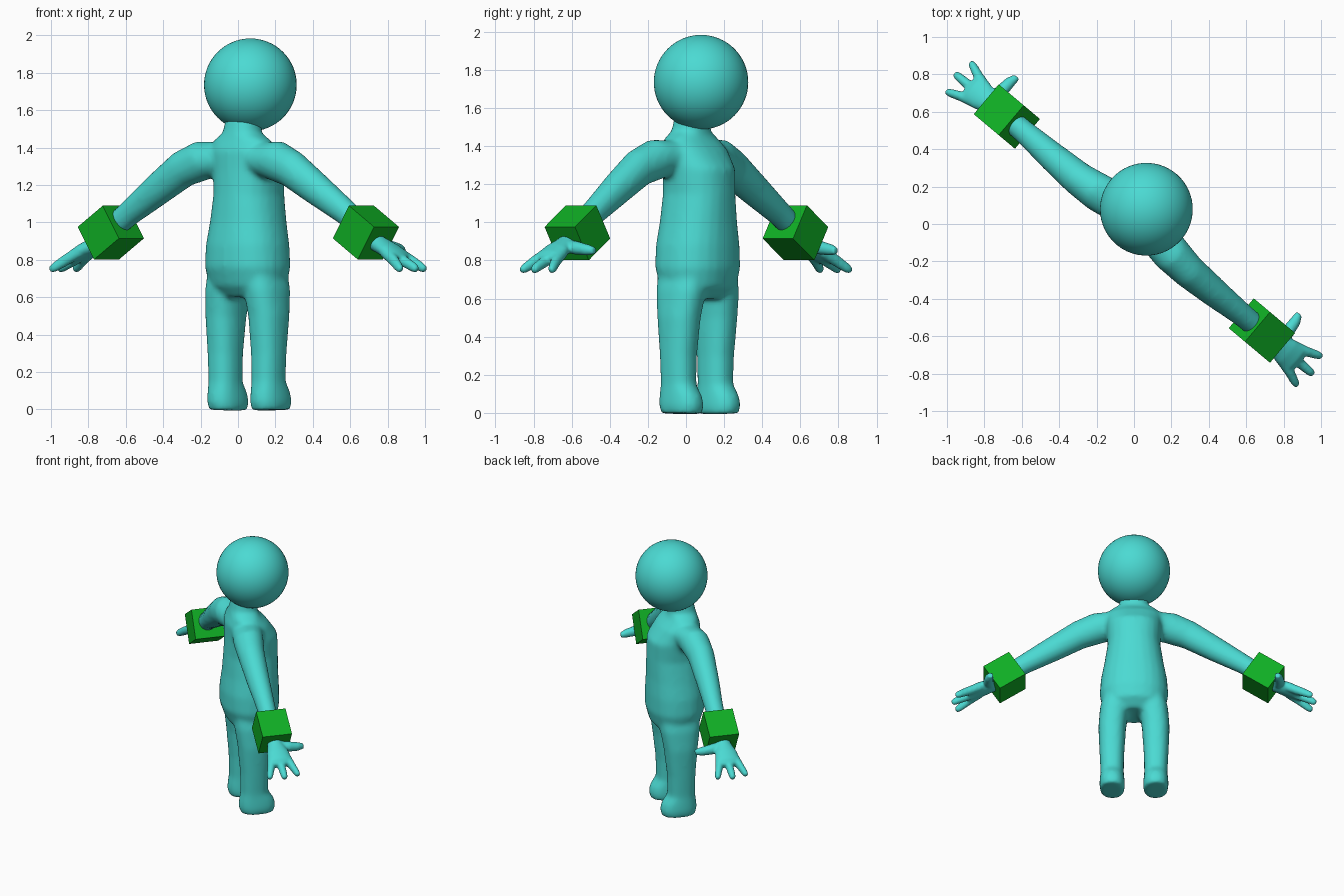
import bpy, bmesh
from math import cos, sin, pi, radians, copysign
from mathutils import Vector, Matrix

cube = bpy.data.objects.get("Cube")
if cube:
    bpy.data.objects.remove(cube, do_unlink=True)

TURN = radians(-40)      # the whole figure is turned about z
TILT = radians(33)       # downward slope of the arms


def material(name, rgb):
    m = bpy.data.materials.new(name)
    m.use_nodes = True
    m.diffuse_color = (*rgb, 1)
    m.node_tree.nodes["Principled BSDF"].inputs["Base Color"].default_value = (*rgb, 1)
    return m


SKIN = material("turquoise", (0.07, 0.70, 0.65))
GREEN = material("green", (0.005, 0.43, 0.018))


def finish(name, bm, mat, smooth=True):
    bmesh.ops.recalc_face_normals(bm, faces=bm.faces)
    mesh = bpy.data.meshes.new(name)
    bm.to_mesh(mesh)
    bm.free()
    mesh.materials.append(mat)
    for p in mesh.polygons:
        p.use_smooth = smooth
    obj = bpy.data.objects.new(name, mesh)
    obj.rotation_euler.z = TURN
    bpy.context.collection.objects.link(obj)
    return obj


def blend(obj, voxel, rounds):
    """Fuse overlapping lofts into one soft skin."""
    r = obj.modifiers.new("fuse", 'REMESH')
    r.mode = 'VOXEL'
    r.voxel_size = voxel
    r.use_smooth_shade = True
    s = obj.modifiers.new("soften", 'SMOOTH')
    s.factor = 0.5
    s.iterations = rounds


def loft(bm, rings, mirror=1, side=(0, 1, 0), square=1.0, n=24):
    """Rings are (x, y, z, radius across, radius along side)."""
    pts = [Vector((r[0] * mirror, r[1], r[2])) for r in rings]
    side = Vector(side)
    across = side.cross(pts[-1] - pts[0]).normalized()
    loops = []
    for p, r in zip(pts, rings):
        loop = []
        for i in range(n):
            c, s = cos(2 * pi * i / n), sin(2 * pi * i / n)
            c, s = (copysign(abs(v) ** square, v) for v in (c, s))
            loop.append(bm.verts.new(p + across * r[3] * s + side * r[4] * c))
        loops.append(loop)
    for a, b in zip(loops, loops[1:]):
        for i in range(n):
            j = (i + 1) % n
            bm.faces.new((a[i], a[j], b[j], b[i]))
    bm.faces.new(loops[0])
    bm.faces.new(loops[-1])


# Body: torso with neck, legs with feet, arms
bm = bmesh.new()
loft(bm, [(0, .08, .60, .16, .11), (0, .085, .66, .215, .17),
          (0, .08, .76, .237, .20), (0, .08, .88, .228, .20),
          (0, .085, 1.0, .205, .19), (0, .09, 1.15, .182, .185),
          (0, .09, 1.28, .19, .18), (0, .055, 1.38, .20, .145),
          (0, .035, 1.44, .17, .105), (0, .035, 1.48, .105, .095),
          (0, .05, 1.58, .09, .09)], square=.9)
for s in (1, -1):
    loft(bm, [(.15, .095, -.004, .082, .115), (.15, .095, .04, .088, .128),
              (.15, .09, .09, .085, .12), (.15, .075, .15, .08, .095),
              (.152, .075, .3, .085, .098), (.15, .078, .5, .095, .118),
              (.135, .08, .64, .1, .14), (.12, .08, .75, .09, .14)], s, square=.85)
    loft(bm, [(.1, .04, 1.34, .1, .11), (.24, .01, 1.335, .11, .105),
              (.38, -.005, 1.285, .1, .092), (.55, -.005, 1.18, .088, .08),
              (.75, 0, 1.055, .07, .064), (.98, 0, .9, .06, .055)], s)
body = finish("body", bm, SKIN)
blend(body, .015, 8)

# Head
bm = bmesh.new()
bmesh.ops.create_uvsphere(bm, u_segments=48, v_segments=32, radius=.248,
                          matrix=Matrix.Translation((0, .103, 1.735)))
finish("head", bm, SKIN)

for s, label in ((1, "left"), (-1, "right")):
    # Hand: palm, three spread fingers and a thumb
    bm = bmesh.new()
    loft(bm, [(.92, 0, .915, .05, .05), (.99, 0, .88, .045, .055),
              (1.06, 0, .85, .042, .078), (1.12, 0, .82, .036, .085),
              (1.15, 0, .80, .025, .07)], s)
    for f in (-1, 0, 1):
        reach = .025 * (f == 0)
        loft(bm, [(1.06, f * .045, .845, .032, .032),
                  (1.14, f * .068, .80, .031, .029),
                  (1.20 + reach, f * .093, .76, .026, .024),
                  (1.225 + reach, f * .1, .745, .017, .017)], s, n=12)
    loft(bm, [(.99, .02, .875, .035, .035), (1.0, .09, .865, .036, .036),
              (.995, .16, .855, .03, .03), (.985, .2, .85, .02, .02)],
         s, side=(1, 0, 0), n=12)
    hand = finish(label + "_hand", bm, SKIN)
    blend(hand, .009, 4)

    # Cube cuff around the wrist
    bm = bmesh.new()
    place = Matrix.Translation((s * .89, .003, .945)) @ Matrix.Rotation(s * TILT, 4, 'Y')
    bmesh.ops.create_cube(bm, size=.208, matrix=place)
    finish(label + "_cuff", bm, GREEN, smooth=False)
